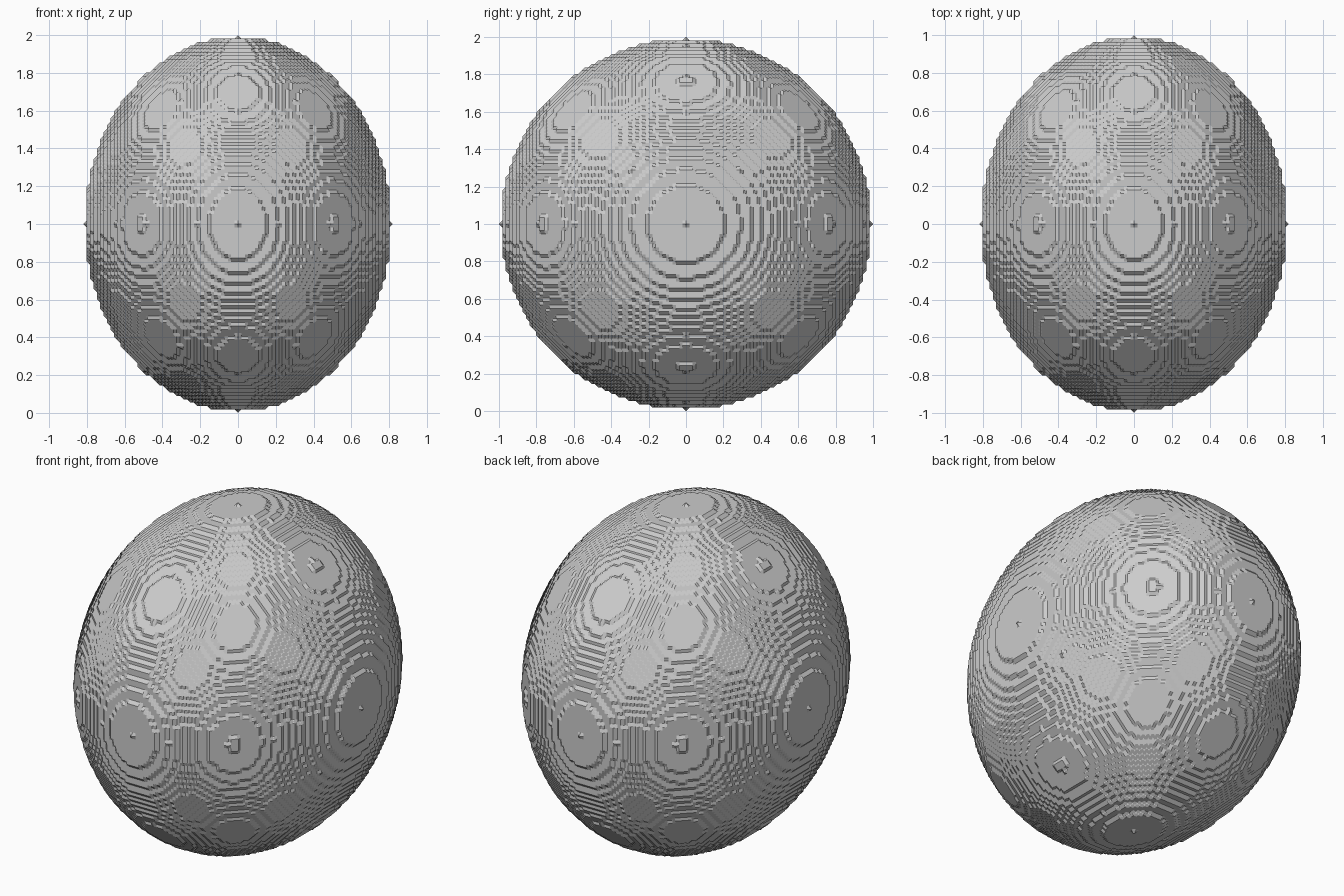
import bpy, bmesh
from math import isqrt

if "Cube" in bpy.data.objects:
    bpy.data.objects.remove(bpy.data.objects["Cube"])

# Ellipsoid filled on a voxel grid (45 x 55 x 55 half-extents), skinned with half-cell chamfers
A, B = 45, 55
STEP = 2 / (2 * B + 1)


def half_height(i, j):
    """Highest filled voxel in the column (i, j), or -1 if the column is empty."""
    rest = (A * B) ** 2 - (B * i) ** 2 - (A * j) ** 2
    return isqrt(rest // (A * A)) if rest >= 0 else -1


CORNERS = [(x, y, z) for x in (0, 1) for y in (0, 1) for z in (0, 1)]


# The six faces of a cell as rings of corners seen from outside
def cell_faces():
    faces = []
    for axis in range(3):
        for side in (0, 1):
            ring = []
            for u, v in ((0, 0), (1, 0), (1, 1), (0, 1)):
                c = [0, 0, 0]
                c[axis], c[(axis + 1) % 3], c[(axis + 2) % 3] = side, u, v
                ring.append(tuple(c))
            faces.append(ring if side else ring[::-1])
    return faces


FACES = cell_faces()


def cell_polygons(filled):
    """Surface loops through the edge midpoints (doubled coordinates) of one cell."""
    link = {}
    for ring in FACES:
        for n in range(4):
            if ring[n] not in filled and ring[(n + 1) % 4] in filled:
                m = n + 1
                while ring[(m + 1) % 4] in filled:
                    m += 1
                mid = lambda q: tuple(a + b for a, b in zip(ring[q % 4], ring[(q + 1) % 4]))
                link[mid(n)] = mid(m)
    loops = []
    while link:
        start, p = link.popitem()
        loop = [start]
        while p != start:
            loop.append(p)
            p = link.pop(p)
        loops.append(loop)
    return loops


heights = {(i, j): half_height(i, j)
           for i in range(-A - 1, A + 2) for j in range(-B - 1, B + 2)}
cache, index, polys = {}, {}, []

# Visit only the cells crossed by the surface, above and below the middle
for i in range(-A - 1, A + 1):
    for j in range(-B - 1, B + 1):
        hs = [heights[i + x, j + y] for x in (0, 1) for y in (0, 1)]
        for kk in range(max(min(hs), 0), max(hs) + 1):
            for k in (kk, -1 - kk):
                key = tuple(abs(k + z) <= h for h in hs for z in (0, 1))
                if key not in cache:
                    cache[key] = cell_polygons({c for c, f in zip(CORNERS, key) if f})
                for loop in cache[key]:
                    polys.append([index.setdefault((2 * i + x, 2 * j + y, 2 * k + z), len(index))
                                  for x, y, z in loop])

# Stepped ellipsoid mesh
verts = [(x * STEP / 2, y * STEP / 2, z * STEP / 2 + 1) for x, y, z in index]
mesh = bpy.data.meshes.new("stepped_ellipsoid")
mesh.from_pydata(verts, [], polys)
bm = bmesh.new()
bm.from_mesh(mesh)
bmesh.ops.recalc_face_normals(bm, faces=bm.faces)
bm.to_mesh(mesh)
bm.free()
obj = bpy.data.objects.new("stepped_ellipsoid", mesh)
bpy.context.collection.objects.link(obj)
